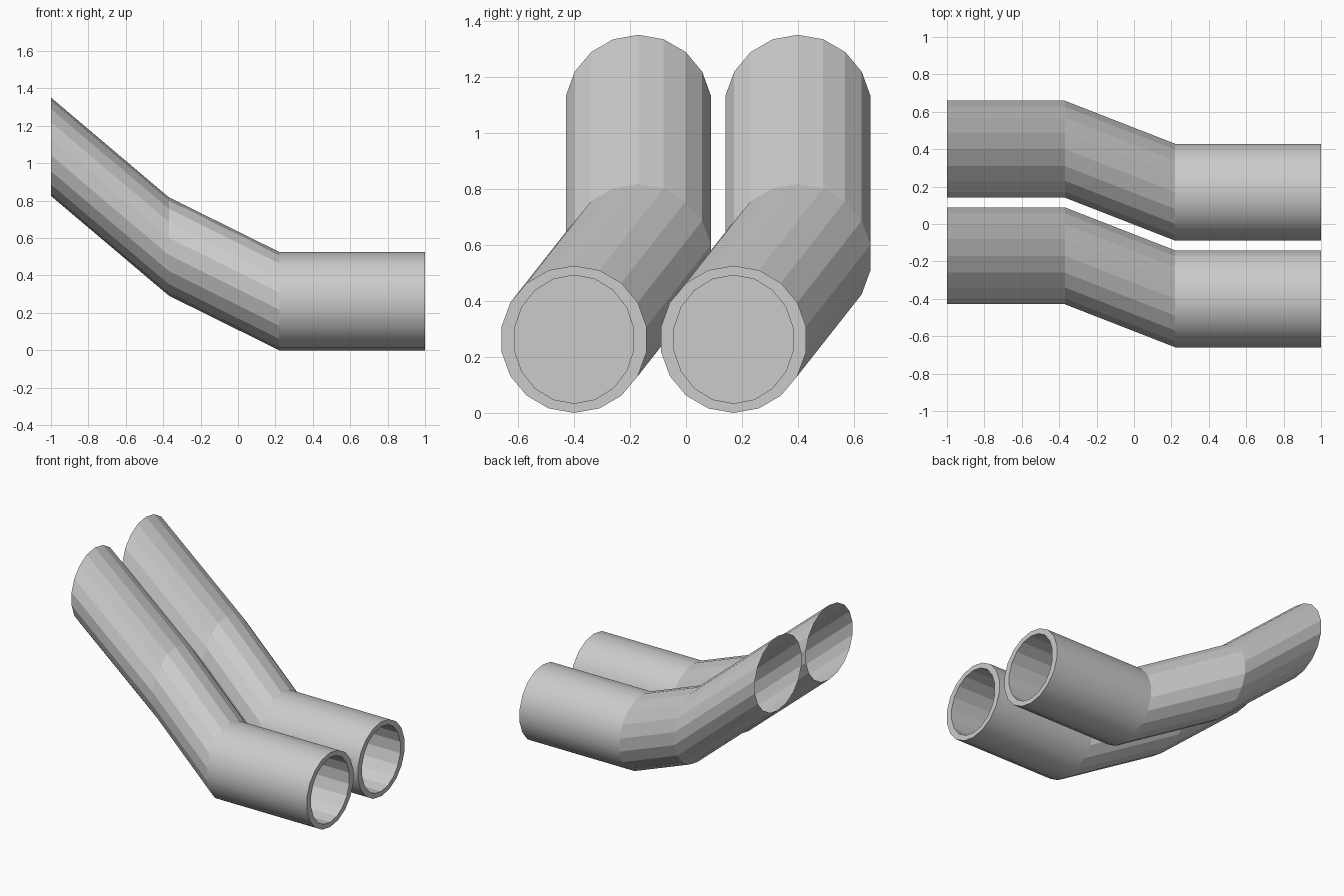
import bpy, bmesh
from math import cos, sin, radians

if "Cube" in bpy.data.objects:
    bpy.data.objects.remove(bpy.data.objects["Cube"])

SIDES = 18
R = 0.263
SPACING = 0.57
# Centre path of one pipe: x, y, z
PATH = [(1.0, 0.17, R), (0.22, 0.17, R), (-0.37, 0.40, 0.555), (-1.0, 0.40, 1.088)]


def ring(bm, centre, ry, rz):
    x, y, z = centre
    angles = [radians(90 + i * 360 / SIDES) for i in range(SIDES)]
    return [bm.verts.new((x, y + ry * cos(a), z + rz * sin(a))) for a in angles]


def bridge(bm, a, b, smooth=False):
    for i in range(SIDES):
        j = (i + 1) % SIDES
        f = bm.faces.new((a[i], a[j], b[j], b[i]))
        f.smooth = smooth


def make_pipe(name, dy):
    bm = bmesh.new()
    path = [(x, y + dy, z) for x, y, z in PATH]
    # Outer skin: upright sections, smooth straight end and faceted bends
    outer = [ring(bm, p, R, R) for p in path]
    for k in range(3):
        bridge(bm, outer[k], outer[k + 1], smooth=(k == 0))
    # Rim and blind bore in the straight end
    x, y, z = path[0]
    mouth = ring(bm, (x, y, z), 0.216, 0.229)
    bottom = ring(bm, (0.25, y, z), 0.216, 0.229)
    bridge(bm, mouth, outer[0])
    bridge(bm, bottom, mouth)
    bm.faces.new(bottom)
    bmesh.ops.recalc_face_normals(bm, faces=bm.faces)
    # Make the outer skin face outwards
    bm.faces.ensure_lookup_table()
    f = bm.faces[0]
    if f.normal.dot(f.calc_center_median() - (outer[0][0].co + outer[1][SIDES // 2].co) / 2) < 0:
        bmesh.ops.reverse_faces(bm, faces=bm.faces)
    # Keep the rim crisp
    for e in bm.edges:
        if len(e.link_faces) == 2 and e.calc_face_angle() > radians(60):
            e.smooth = False
    mesh = bpy.data.meshes.new(name)
    bm.to_mesh(mesh)
    bm.free()
    bpy.context.collection.objects.link(bpy.data.objects.new(name, mesh))


# Two identical pipes side by side
for name, dy in (("back_pipe", 0), ("front_pipe", -SPACING)):
    make_pipe(name, dy)
